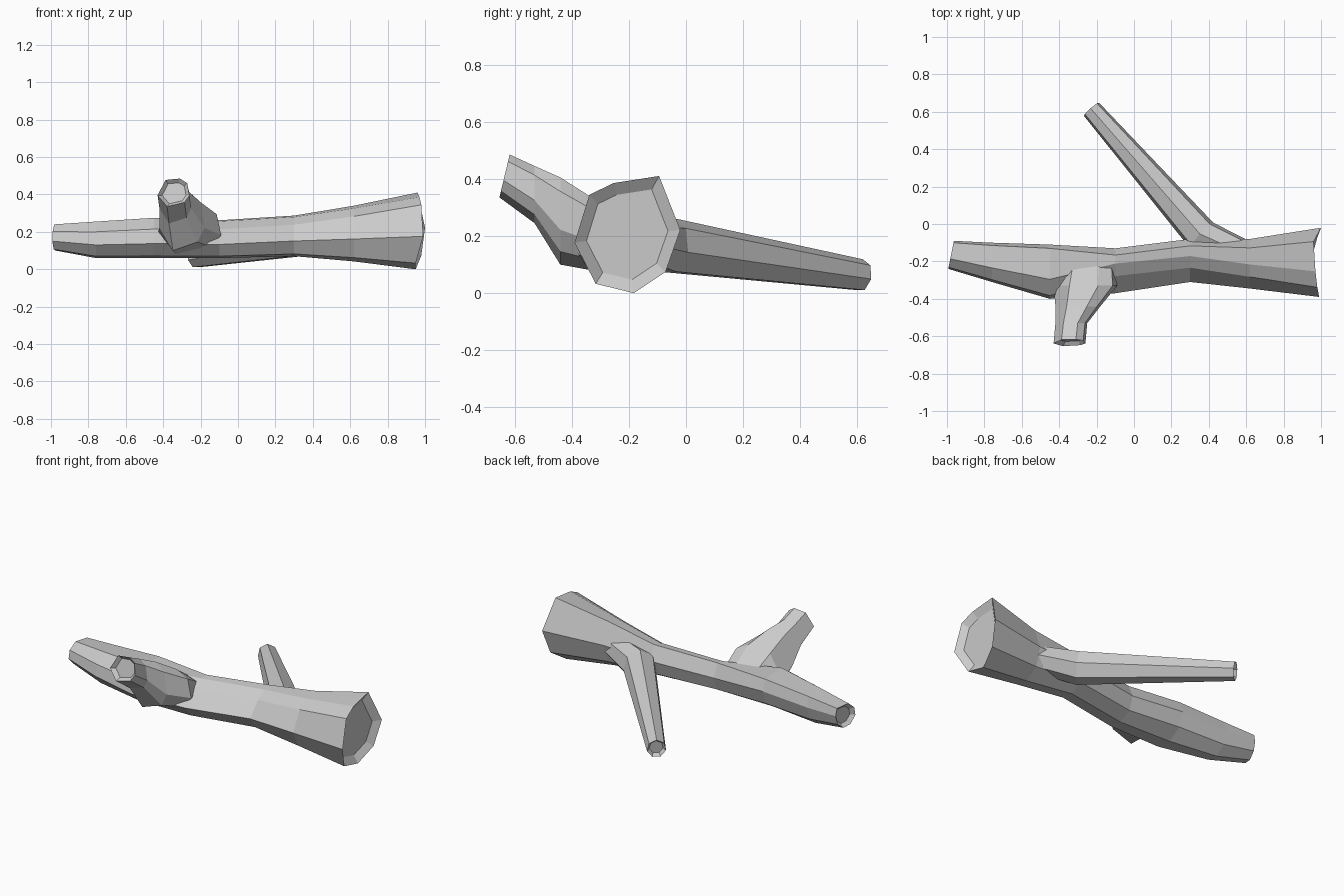
import bpy, bmesh, math
from mathutils import Vector

cube = bpy.data.objects.get("Cube")
if cube:
    bpy.data.objects.remove(cube, do_unlink=True)

wood = bpy.data.materials.new("weathered grey wood")
wood.use_nodes = True
grey = (0.6, 0.6, 0.6, 1)
wood.diffuse_color = grey
wood.node_tree.nodes["Principled BSDF"].inputs["Base Color"].default_value = grey


def sunken_cap(ring, inward, scale):
    """Smaller ring pushed into the wood, for a hollow cut end."""
    mid = sum(ring, Vector()) / len(ring)
    return [mid.lerp(p, scale) + inward for p in ring]


def section(outline, lo, hi, bottom, top):
    """Fit a unit outline into a box, as (across, height) pairs."""
    return [(lo + u * (hi - lo), bottom + w * (top - bottom)) for u, w in outline]


def loft(name, rings):
    """Skin a closed tube over a list of equal-length rings."""
    bm = bmesh.new()
    loops = [[bm.verts.new(p) for p in ring] for ring in rings]
    n = len(loops[0])
    for a, b in zip(loops, loops[1:]):
        for i in range(n):
            j = (i + 1) % n
            bm.faces.new((a[i], a[j], b[j], b[i]))
    bm.faces.new(loops[0])
    bm.faces.new(loops[-1])
    bmesh.ops.recalc_face_normals(bm, faces=bm.faces)
    mesh = bpy.data.meshes.new(name)
    bm.to_mesh(mesh)
    bm.free()
    mesh.materials.append(wood)
    obj = bpy.data.objects.new(name, mesh)
    bpy.context.collection.objects.link(obj)
    return obj


# Trunk: three outlines (thin end, waist, broken butt) blended along its length
outlines = [
    [(.93, .97), (.36, 1), (.06, .72), (0, .36), (.25, .05), (.6, 0), (.9, .25), (1, .65)],
    [(.85, 1), (.66, .97), (.38, .76), (0, .36), (.2, .05), (.55, 0), (.88, .2), (1, .6)],
    [(.8, 1), (.37, .94), (.14, .84), (0, .43), (.2, .08), (.56, 0), (.86, .18), (1, .54)],
]
stations = [  # x, front, back, bottom, top, outline blend
    (-.985, -.24, -.09, .10, .24, 0),
    (-.76, -.31, -.10, .06, .255, 0),
    (-.45, -.40, -.11, .06, .275, 0),
    (-.10, -.37, -.13, .06, .262, 1),
    (.30, -.31, -.08, .07, .287, 1.2),
    (.62, -.345, -.08, .042, .34, 1.6),
    (.96, -.39, -.02, 0, .41, 2),
]
trunk_rings = []
for x, front, back, bottom, top, t in stations:
    k = min(int(t), 1)
    outline = [Vector(p).lerp(Vector(q), t - k)
               for p, q in zip(outlines[k], outlines[k + 1])]
    trunk_rings.append([Vector((x, y, z))
                        for y, z in section(outline, front, back, bottom, top)])

# Uneven break at the butt, slanted cut at the thin end
for p, dx in zip(trunk_rings[-1], (0, .01, .02, .03, -.01, -.01, .02, .04)):
    p.x += dx
for p in trunk_rings[0]:
    p.x += (p.y + .2) * .2
trunk_rings.insert(0, sunken_cap(trunk_rings[0], Vector((.02, 0, 0)), .72))
trunk_rings.append(sunken_cap(trunk_rings[-1], Vector((-.03, 0, 0)), .77))
trunk = loft("fallen_log", trunk_rings)

# Long thin limb reaching back: seven-sided rings square to its path
path = [  # centre, half width, half height
    (Vector((.68, -.20, .19)), .07, .07),
    (Vector((.36, -.06, .165)), .095, .10),
    (Vector((-.228, .614, .062)), .055, .057),
]
limb_rings = []
for k, (centre, wide, tall) in enumerate(path):
    along = (path[min(k + 1, 2)][0] - path[max(k - 1, 0)][0]).normalized()
    side = along.cross(Vector((0, 0, 1))).normalized()
    up = side.cross(along)
    angles = [math.pi / 2 + math.tau * i / 7 for i in range(7)]
    limb_rings.append([centre + side * wide * math.cos(a) + up * tall * math.sin(a)
                       for a in angles])
limb_rings.append(sunken_cap(limb_rings[-1], along * -.02, .72))
back_branch = loft("back_branch", limb_rings)

# Stump flaring out of the log towards the front, cut near upright
stump = [(.7, 1), (.93, .84), (1, .4), (.85, .15), (.3, 0), (0, .4), (.25, .95)]
stump_stations = [  # y, right, left, bottom, top
    (-.21, -.40, -.10, .12, .25),
    (-.33, -.43, -.09, .08, .335),
    (-.44, -.42, -.18, .10, .405),
    (-.53, -.42, -.25, .245, .445),
    (-.635, -.43, -.26, .335, .485),
]
stump_rings = [[Vector((x, y, z)) for x, z in section(stump, *box)]
               for y, *box in stump_stations]
for p in stump_rings[-1]:
    p.y += (p.z - .41) * .24
stump_rings.append(sunken_cap(stump_rings[-1], Vector((0, .02, -.005)), .75))
front_branch = loft("front_branch", stump_rings)

# Fuse the limbs into the log
for limb in (back_branch, front_branch):
    fuse = trunk.modifiers.new("fuse", 'BOOLEAN')
    fuse.operation = 'UNION'
    fuse.solver = 'EXACT'
    fuse.object = limb
    bpy.context.view_layer.objects.active = trunk
    bpy.ops.object.modifier_apply(modifier=fuse.name)
    bpy.data.objects.remove(limb, do_unlink=True)
